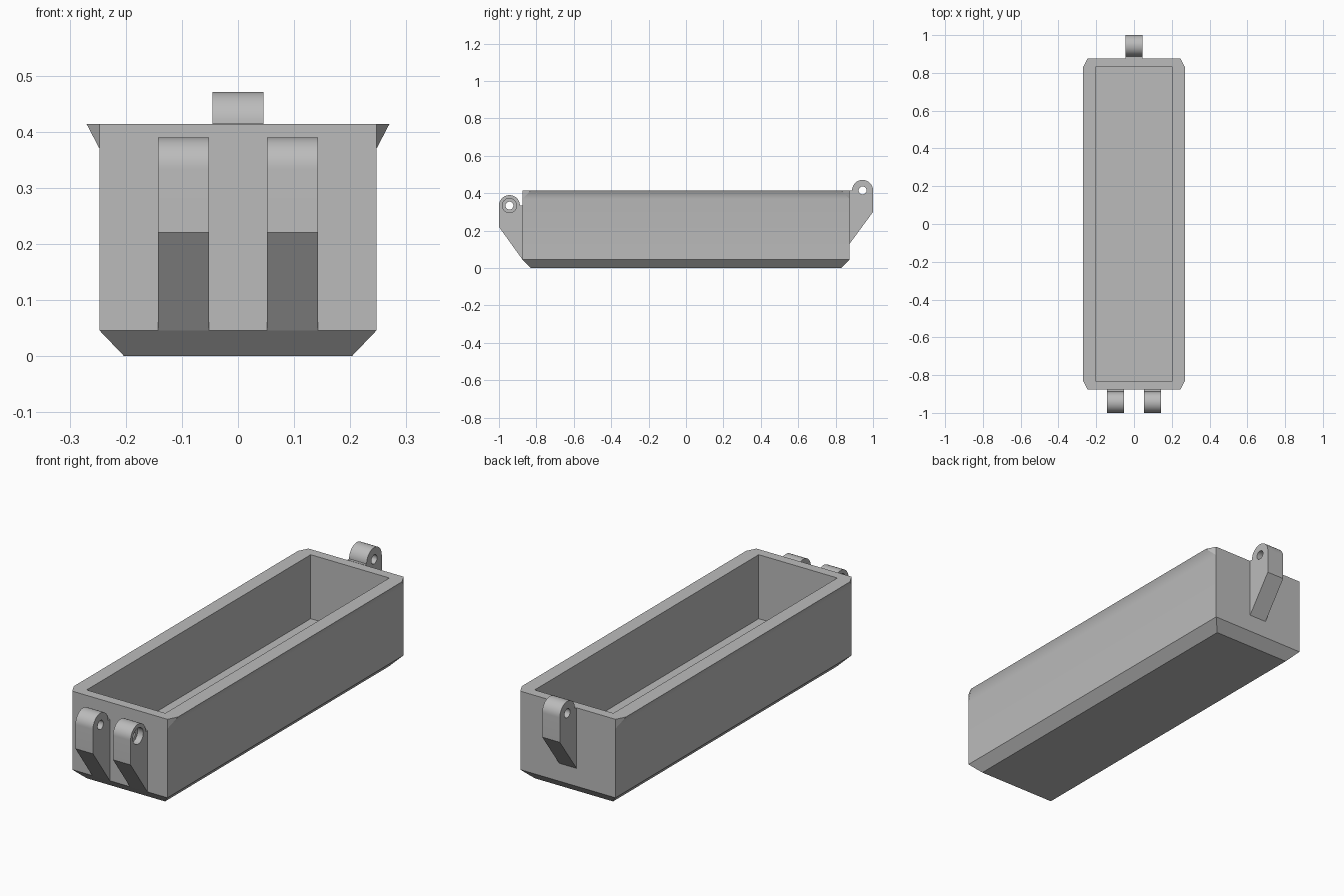
import bpy, bmesh, math
from mathutils import Matrix

cube = bpy.data.objects.get("Cube")
if cube:
    bpy.data.objects.remove(cube, do_unlink=True)

GREY = (0.5, 0.5, 0.5, 1.0)
grey = bpy.data.materials.new("light grey")
grey.use_nodes = True
grey.diffuse_color = GREY
grey.node_tree.nodes["Principled BSDF"].inputs["Base Color"].default_value = GREY

END = 0.875       # half length of the tray body
LUG_R = 0.056     # outer radius of the hinge eyes


def add_object(name, bm):
    bmesh.ops.recalc_face_normals(bm, faces=bm.faces)
    mesh = bpy.data.meshes.new(name)
    bm.to_mesh(mesh)
    bm.free()
    mesh.materials.append(grey)
    obj = bpy.data.objects.new(name, mesh)
    bpy.context.collection.objects.link(obj)
    return obj


def select(obj):
    bpy.ops.object.select_all(action='DESELECT')
    obj.select_set(True)
    bpy.context.view_layer.objects.active = obj


def ring(bm, z, x, y, cut_x=0.0, cut_y=0.0):
    """Rectangle with optionally cut corners, as eight vertices."""
    a, b = (x, y - cut_y), (x - cut_x, y)
    pts = [a, b, (-b[0], b[1]), (-a[0], a[1]),
           (-a[0], -a[1]), (-b[0], -b[1]), (b[0], -b[1]), (a[0], -a[1])]
    return [bm.verts.new((px, py, z)) for px, py in pts]


# Tray: chamfered bottom, straight walls, flared side lips, open cavity
bm = bmesh.new()
rings = [
    ring(bm, 0, 0.203, 0.83),
    ring(bm, 0.046, 0.247, END),
    ring(bm, 0.37, 0.247, END),
    ring(bm, 0.414, 0.27, END, 0.023, 0.045),
    ring(bm, 0.414, 0.204, 0.83),
    ring(bm, 0.114, 0.204, 0.83),
]
for lower, upper in zip(rings, rings[1:]):
    for i in range(8):
        j = (i + 1) % 8
        bm.faces.new((lower[i], lower[j], upper[j], upper[i]))
bm.faces.new(rings[0])
bm.faces.new(rings[-1])
bmesh.ops.remove_doubles(bm, verts=bm.verts, dist=1e-4)
tray = add_object("tray", bm)
select(tray)
bpy.ops.object.shade_smooth_by_angle(angle=math.radians(30))
weighted = tray.modifiers.new("weighted normals", 'WEIGHTED_NORMAL')
weighted.keep_sharp = True


def bore(lug, x, y, z, radius, depth):
    """Cut a round hole along x, centred on the given point."""
    bm = bmesh.new()
    bmesh.ops.create_cone(
        bm, cap_ends=True, segments=40, radius1=radius, radius2=radius, depth=depth,
        matrix=Matrix.Translation((x, y, z)) @ Matrix.Rotation(math.pi / 2, 4, 'Y'))
    cutter = add_object("bore_cutter", bm)
    cutter.hide_render = True
    select(lug)
    mod = lug.modifiers.new("bore", 'BOOLEAN')
    mod.operation, mod.solver, mod.object = 'DIFFERENCE', 'EXACT', cutter
    bpy.ops.object.modifier_apply(modifier=mod.name)
    bpy.data.objects.remove(cutter, do_unlink=True)


def hinge_lug(name, x, side, eye_z, knee_z, foot_z, recess=0):
    """Rounded eye on a sloped bracket; side is -1 for front, +1 for back."""
    half, eye_y = 0.0455, 1 - LUG_R
    profile = [(END, foot_z), (1, knee_z)]
    for i in range(25):
        a = math.pi * i / 24
        profile.append((eye_y + LUG_R * math.cos(a), eye_z + LUG_R * math.sin(a)))
    profile.append((END, eye_z))
    bm = bmesh.new()
    face = bm.faces.new([bm.verts.new((x - half, side * y, z)) for y, z in profile])
    new = bmesh.ops.extrude_face_region(bm, geom=[face])["geom"]
    bmesh.ops.translate(bm, vec=(2 * half, 0, 0),
                        verts=[v for v in new if isinstance(v, bmesh.types.BMVert)])
    lug = add_object(name, bm)
    bore(lug, x, side * eye_y, eye_z, 0.021, 0.3)
    if recess:
        # Wider seat for the pin head on the outer face
        bore(lug, x + recess * half, side * eye_y, eye_z, 0.038, 0.06)
    select(lug)
    bpy.ops.object.shade_smooth_by_angle(angle=math.radians(30))


# Hinge lugs: a pair at the front, a single one at the back
for name, s in (("left_front_lug", 1), ("right_front_lug", -1)):
    hinge_lug(name, s * 0.0975, -1, 0.334, 0.22, 0.046, recess=s)
hinge_lug("back_lug", 0, 1, 0.415, 0.30, 0.13)
